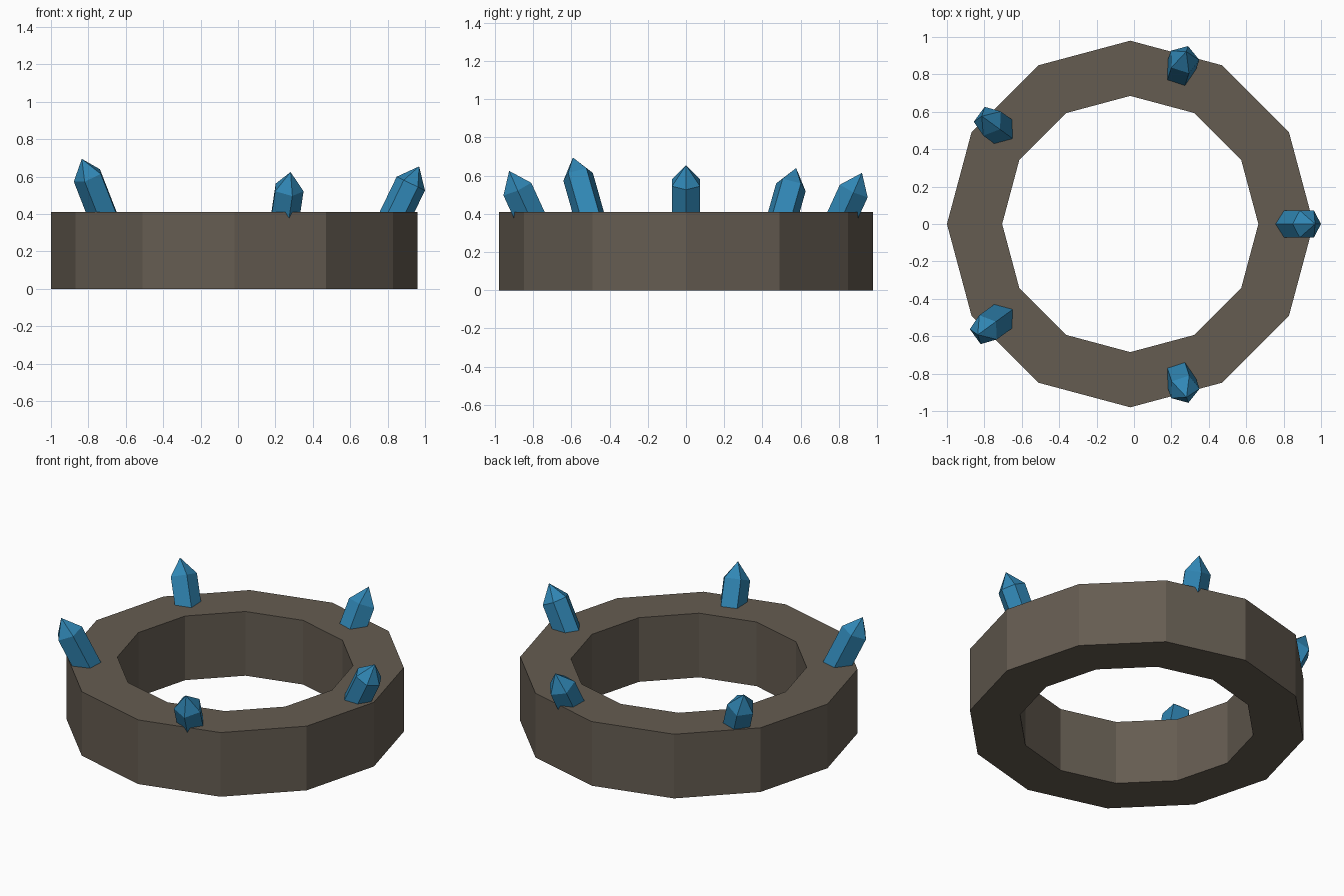
import bpy, bmesh, math
from mathutils import Matrix, Vector

if "Cube" in bpy.data.objects:
    bpy.data.objects.remove(bpy.data.objects["Cube"])

CX = -0.02                      # ring axis sits slightly left of the centre


def material(name, color):
    mat = bpy.data.materials.new(name)
    mat.diffuse_color = (*color, 1)
    mat.use_nodes = True
    mat.node_tree.nodes["Principled BSDF"].inputs["Base Color"].default_value = mat.diffuse_color
    return mat


def add_mesh(name, bm, mat):
    bmesh.ops.recalc_face_normals(bm, faces=bm.faces)
    mesh = bpy.data.meshes.new(name)
    bm.to_mesh(mesh)
    bm.free()
    mesh.materials.append(mat)
    ob = bpy.data.objects.new(name, mesh)
    bpy.context.collection.objects.link(ob)
    return ob


def polygon(bm, sides, radius, z, turn=0.0):
    return [bm.verts.new((radius * math.cos(turn + math.tau * i / sides),
                          radius * math.sin(turn + math.tau * i / sides), z))
            for i in range(sides)]


def bridge(bm, a, b):
    for i in range(len(a)):
        j = (i + 1) % len(a)
        bm.faces.new((a[i], a[j], b[j], b[i]))


stone = material("stone", (0.13, 0.108, 0.083))
blue = material("crystal_blue", (0.03, 0.24, 0.46))

# Twelve-sided stone ring
bm = bmesh.new()
loops = [polygon(bm, 12, r, z) for r, z in
         ((0.98, 0), (0.98, 0.41), (0.685, 0.41), (0.685, 0))]
for k in range(4):
    bridge(bm, loops[k], loops[(k + 1) % 4])
add_mesh("stone_ring", bm, stone).location.x = CX

# Five faceted crystals leaning outwards: tip height, sides, turn about own axis
TILT, RADIUS, POINT, ROOT_Z = 0.45, 0.084, 0.102, 0.35
CRYSTALS = ((0.655, 6, 0), (0.615, 5, 0), (0.64, 5, math.pi),
            (0.695, 5, math.pi), (0.625, 5, 0))
for k, (tip_z, sides, turn) in enumerate(CRYSTALS):
    length = (tip_z - ROOT_Z) / math.cos(TILT)
    root_r = 0.87 - (0.41 - ROOT_Z) * math.tan(TILT)
    bm = bmesh.new()
    base = polygon(bm, sides, RADIUS, 0, turn)
    shoulder = polygon(bm, sides, RADIUS, length - POINT, turn)
    tip = bm.verts.new((0, 0, length))
    bm.faces.new(base)
    bridge(bm, base, shoulder)
    for i in range(sides):
        bm.faces.new((shoulder[i], shoulder[(i + 1) % sides], tip))
    ob = add_mesh(f"crystal_{k + 1}", bm, blue)
    ob.matrix_world = (Matrix.Translation((CX, 0, 0))
                       @ Matrix.Rotation(math.radians(72 * k), 4, 'Z')
                       @ Matrix.Translation(Vector((root_r, 0, ROOT_Z)))
                       @ Matrix.Rotation(TILT, 4, 'Y'))
